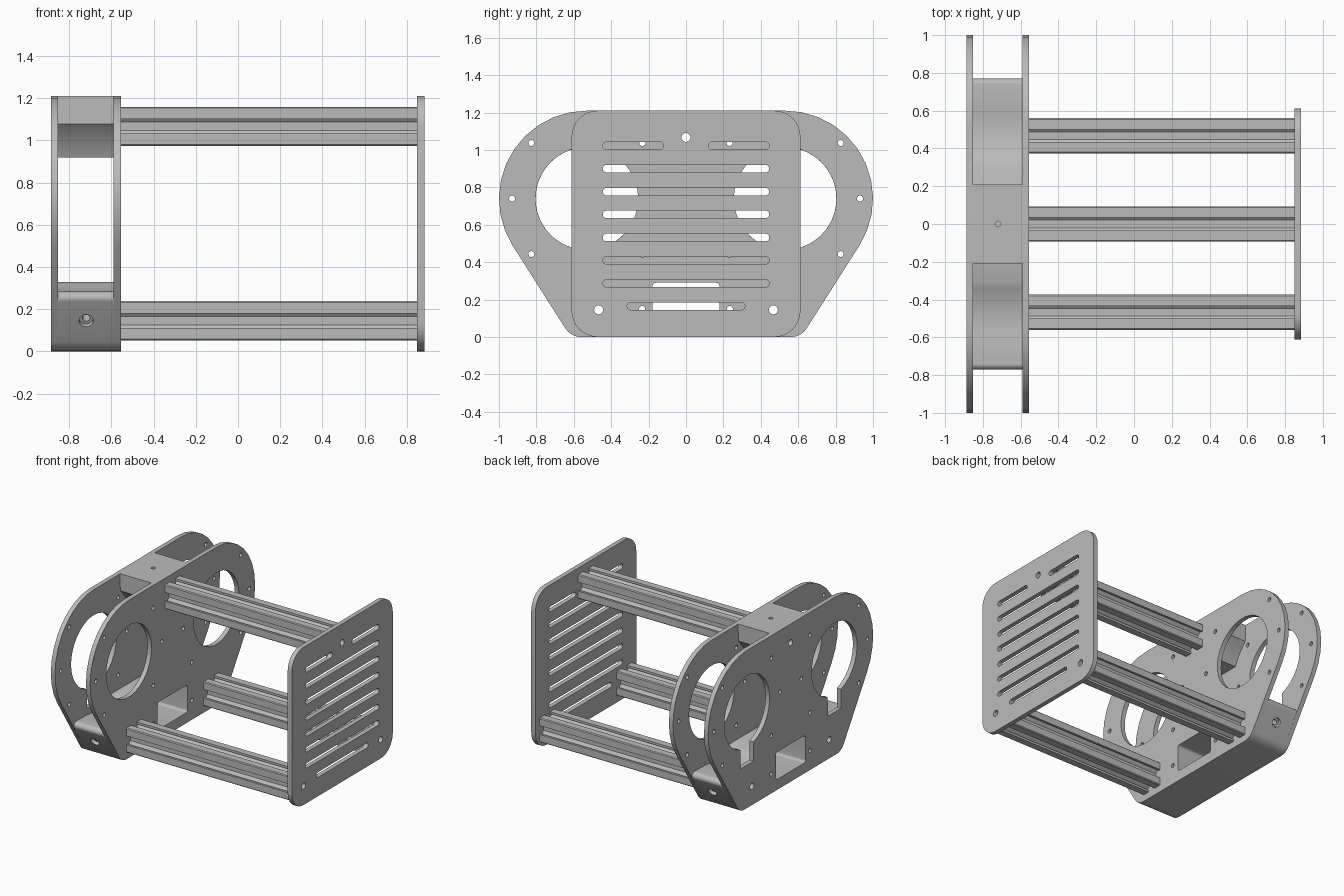
import bpy, bmesh
from math import sin, cos, radians, ceil
from mathutils import Matrix, Vector

cube = bpy.data.objects.get("Cube")
if cube:
    bpy.data.objects.remove(cube)

metal = bpy.data.materials.new("plain_grey")
metal.use_nodes = True
grey = (0.5, 0.5, 0.5, 1)
metal.diffuse_color = grey
metal.node_tree.nodes["Principled BSDF"].inputs["Base Color"].default_value = grey

# Profiles are drawn in (y, z) and extruded along x
TO_WORLD = Matrix(((0, 0, 1, 0), (1, 0, 0, 0), (0, 1, 0, 0), (0, 0, 0, 1)))


def arc(cy, cz, r, a, b, step=12):
    n = max(2, ceil(abs(b - a) / step))
    angles = [radians(a + (b - a) * i / n) for i in range(n + 1)]
    return [(cy + r * cos(t), cz + r * sin(t)) for t in angles]


def circle(cy, cz, r, step=20):
    return arc(cy, cz, r, 0, 360, step)[:-1]


def flip(points):
    return [(-y, z) for y, z in reversed(points)]


def box(y0, y1, z0, z1, r):
    return (arc(y1 - r, z0 + r, r, -90, 0) + arc(y1 - r, z1 - r, r, 0, 90)
            + arc(y0 + r, z1 - r, r, 90, 180) + arc(y0 + r, z0 + r, r, 180, 270))


def both(loops):
    return loops + [flip(loop) for loop in loops]


def part(name, loops, x0, x1):
    """Extrude an outline with holes between x0 and x1."""
    curve = bpy.data.curves.new(name, 'CURVE')
    curve.dimensions = '2D'
    curve.fill_mode = 'BOTH'
    curve.extrude = (x1 - x0) / 2
    for loop in loops:
        spline = curve.splines.new('POLY')
        spline.points.add(len(loop) - 1)
        for p, (y, z) in zip(spline.points, loop):
            p.co = (y, z, 0, 1)
        spline.use_cyclic_u = True
    temp = bpy.data.objects.new(name + "_outline", curve)
    bpy.context.scene.collection.objects.link(temp)
    graph = bpy.context.evaluated_depsgraph_get()
    mesh = bpy.data.meshes.new_from_object(temp.evaluated_get(graph))
    bpy.data.objects.remove(temp)
    mesh.transform(Matrix.Translation(((x0 + x1) / 2, 0, 0)) @ TO_WORLD)
    bm = bmesh.new()
    bm.from_mesh(mesh)
    bmesh.ops.remove_doubles(bm, verts=bm.verts, dist=0.0001)
    bmesh.ops.recalc_face_normals(bm, faces=bm.faces)
    bm.to_mesh(mesh)
    bm.free()
    mesh.name = name
    mesh.materials.clear()
    mesh.materials.append(metal)
    obj = bpy.data.objects.new(name, mesh)
    bpy.context.scene.collection.objects.link(obj)
    return obj


def drill(obj, centre, axis, r, depth):
    """Cut a round hole from a surface point along an axis."""
    bpy.ops.mesh.primitive_cylinder_add(
        vertices=20, radius=r, depth=depth * 2, location=centre,
        rotation=Vector(axis).to_track_quat('Z', 'Y').to_euler())
    cutter = bpy.context.object
    cutter.hide_render = True
    mod = obj.modifiers.new("hole", 'BOOLEAN')
    mod.operation = 'DIFFERENCE'
    mod.solver = 'EXACT'
    mod.object = cutter
    bpy.context.view_layer.objects.active = obj
    bpy.ops.object.modifier_apply(modifier=mod.name)
    bpy.data.objects.remove(cutter)


def finish(obj):
    bpy.ops.object.select_all(action='DESELECT')
    obj.select_set(True)
    bpy.context.view_layer.objects.active = obj
    bpy.ops.object.shade_smooth_by_angle(angle=radians(30))


HY, HZ = 0.53, 0.74          # centre of each large opening
SLOPE = -32.5                # direction the lower sloping edges face
bars = [(0, 1.067), (0.467, 0.145), (-0.467, 0.145)]
bolts = [circle(y, z, 0.024) for y, z in bars]
window = box(-0.18, 0.18, 0.08, 0.29, 0.02)
bottom_corner = arc(0.561, 0.1, 0.1, -90, SLOPE)
parts = []

# Two wide end plates
side = bottom_corner + arc(HY, HZ, 0.47, SLOPE, 90)
outline = side + flip(side)
ring = [circle(HY + 0.42 * cos(radians(a)), HZ + 0.42 * sin(radians(a)), 0.016)
        for a in (45, 135, 225, 315)]
ring += [circle(HY + s * 0.4, HZ, 0.016) for s in (-1, 1)]
ring.append(circle(0.235, 0.15, 0.016))
fixings = both(ring) + bolts + [window]
opening = circle(HY, HZ, 0.275, 12)
keyhole = arc(HY, HZ, 0.275, -73, 253) + [(0.45, 0.33), (0.61, 0.33)]
parts.append(part("outer_plate", [outline] + fixings + both([keyhole]), -0.888, -0.853))
parts.append(part("inner_plate", [outline] + fixings + both([opening]), -0.59, -0.555))

# Lower spacer with cradle hollows and turned-up ends
half = (bottom_corner + arc(0.74, 0.253, 0.03, SLOPE, 90)
        + arc(HY, HZ, 0.467, -80, -118.6, 5))
lower = part("lower_spacer", [half + flip(half), window] + bolts[1:]
             + both([circle(0.235, 0.15, 0.016)]), -0.853, -0.59)
for s in (-1, 1):
    axis = (0, s * 0.843, -0.537)
    spot = (-0.72, s * 0.708, 0.145)
    drill(lower, spot, axis, 0.034, 0.025)
    drill(lower, spot, axis, 0.018, 0.1)
parts.append(lower)

# Upper spacer with curved undercut sides
half = flip(arc(-HY, HZ, 0.467, 46.5, 22.7, 4)) + [(0.21, 1.21)]
upper = part("upper_spacer", [half + flip(half), bolts[0]], -0.853, -0.59)
drill(upper, (-0.72, 0, 1.21), (0, 0, 1), 0.015, 0.08)
parts.append(upper)

# Slotted rails
groove = [(0.045, 0.02), (0.07, 0.052), (0.076, 0.052), (0.076, 0.034),
          (0.093, 0.034), (0.093, 0.087)]
quarter = groove + [(b, a) for a, b in reversed(groove)]
section = []
for turn in range(4):
    section += quarter
    quarter = [(-b, a) for a, b in quarter]
for name, (y, z) in zip(("top_rail", "back_rail", "front_rail"), bars):
    rail = [(y + a, z + b) for a, b in section]
    parts.append(part(name, [rail, circle(y, z, 0.024)], -0.555, 0.85))

# Vented plate at the far end of the rails
slots = [box(-0.445, 0.445, z - 0.02, z + 0.02, 0.0199)
         for z in (0.287, 0.41, 0.532, 0.655, 0.777, 0.9)]
slots.append(box(-0.315, 0.315, 0.145, 0.185, 0.0199))
slots += both([box(0.12, 0.445, 1.003, 1.043, 0.0199)])
vent = box(-0.612, 0.612, 0, 1.21, 0.14)
parts.append(part("vented_plate", [vent] + slots + bolts, 0.85, 0.885))

for obj in parts:
    finish(obj)
